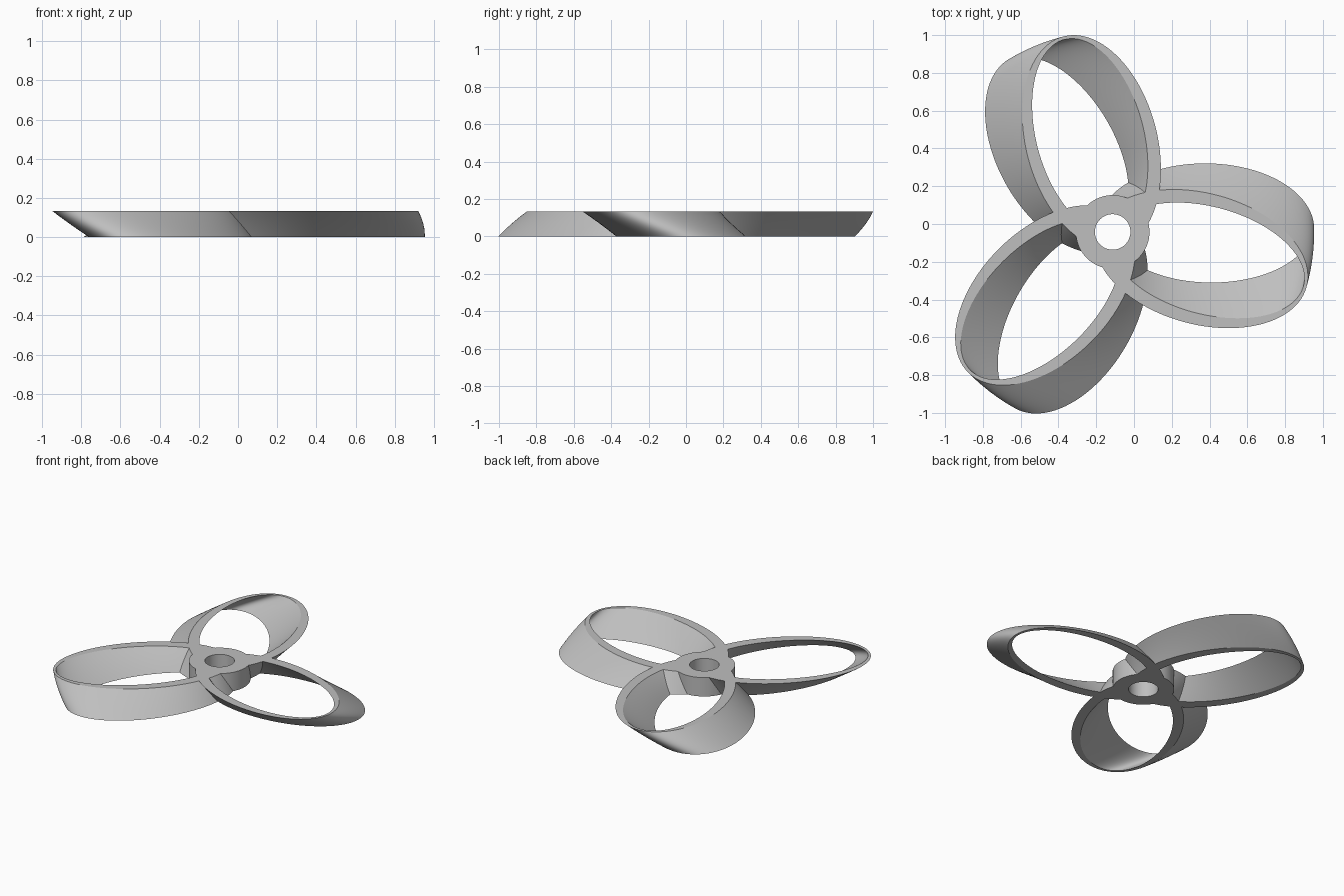
import bpy, bmesh
from math import sin, cos, pi, radians
from mathutils import Matrix, Vector

HEIGHT = 0.132
HUB = Vector((-0.113, -0.042, 0))
SEGMENTS, LAYERS = 96, 6

cube = bpy.data.objects.get("Cube")
if cube:
    bpy.data.objects.remove(cube, do_unlink=True)

grey = bpy.data.materials.new("light_grey")
grey.use_nodes = True
colour = (0.52, 0.52, 0.52, 1)
grey.diffuse_color = colour
grey.node_tree.nodes["Principled BSDF"].inputs["Base Color"].default_value = colour


def make_object(name, bm):
    bmesh.ops.recalc_face_normals(bm, faces=bm.faces)
    mesh = bpy.data.meshes.new(name)
    bm.to_mesh(mesh)
    bm.free()
    mesh.materials.append(grey)
    obj = bpy.data.objects.new(name, mesh)
    bpy.context.collection.objects.link(obj)
    return obj


def cylinder(name, radius, z0, z1):
    bm = bmesh.new()
    bmesh.ops.create_cone(bm, cap_ends=True, segments=SEGMENTS, radius1=radius, radius2=radius,
                          depth=z1 - z0, matrix=Matrix.Translation(HUB + Vector((0, 0, (z0 + z1) / 2))))
    return make_object(name, bm)


def ellipse_loop(bm, centre, a, b, t, turn):
    """One oval section, swept back around the hub as t goes from bottom to top."""
    twist = Matrix.Rotation(turn - radians(15) * t, 3, 'Z')
    side = 0.016 - 0.032 * t
    loop = []
    for i in range(SEGMENTS):
        ang = 2 * pi * i / SEGMENTS
        p = Vector((centre + a * cos(ang), side + b * sin(ang), HEIGHT * t))
        loop.append(bm.verts.new(HUB + twist @ p))
    return loop


def loop_blade(name, turn):
    """Twisted oval band, thin at the tip and thick at the root."""
    bm = bmesh.new()
    steps = [i / LAYERS for i in range(LAYERS + 1)]
    outer = [ellipse_loop(bm, 0.490, 0.577, 0.347, t, turn) for t in steps]
    inner = [ellipse_loop(bm, 0.523, 0.527, 0.284, t, turn) for t in steps]
    rings = outer + inner[::-1]
    for low, high in zip(rings, rings[1:] + rings[:1]):
        for i in range(SEGMENTS):
            j = (i + 1) % SEGMENTS
            bm.faces.new((low[i], low[j], high[j], high[i]))
    return make_object(name, bm)


def combine(target, tool, operation):
    mod = target.modifiers.new("join", 'BOOLEAN')
    mod.operation, mod.object, mod.solver = operation, tool, 'EXACT'
    bpy.context.view_layer.objects.active = target
    bpy.ops.object.modifier_apply(modifier=mod.name)
    bpy.data.objects.remove(tool, do_unlink=True)


# Hub with three looped blades
propeller = cylinder("propeller", 0.195, 0, HEIGHT)
for k in range(3):
    combine(propeller, loop_blade("blade", k * 2 * pi / 3), 'UNION')

# Shaft hole
combine(propeller, cylinder("shaft_hole", 0.094, -0.1, HEIGHT + 0.1), 'DIFFERENCE')

bpy.ops.object.select_all(action='DESELECT')
propeller.select_set(True)
bpy.context.view_layer.objects.active = propeller
bpy.ops.object.shade_smooth_by_angle(angle=radians(30))
